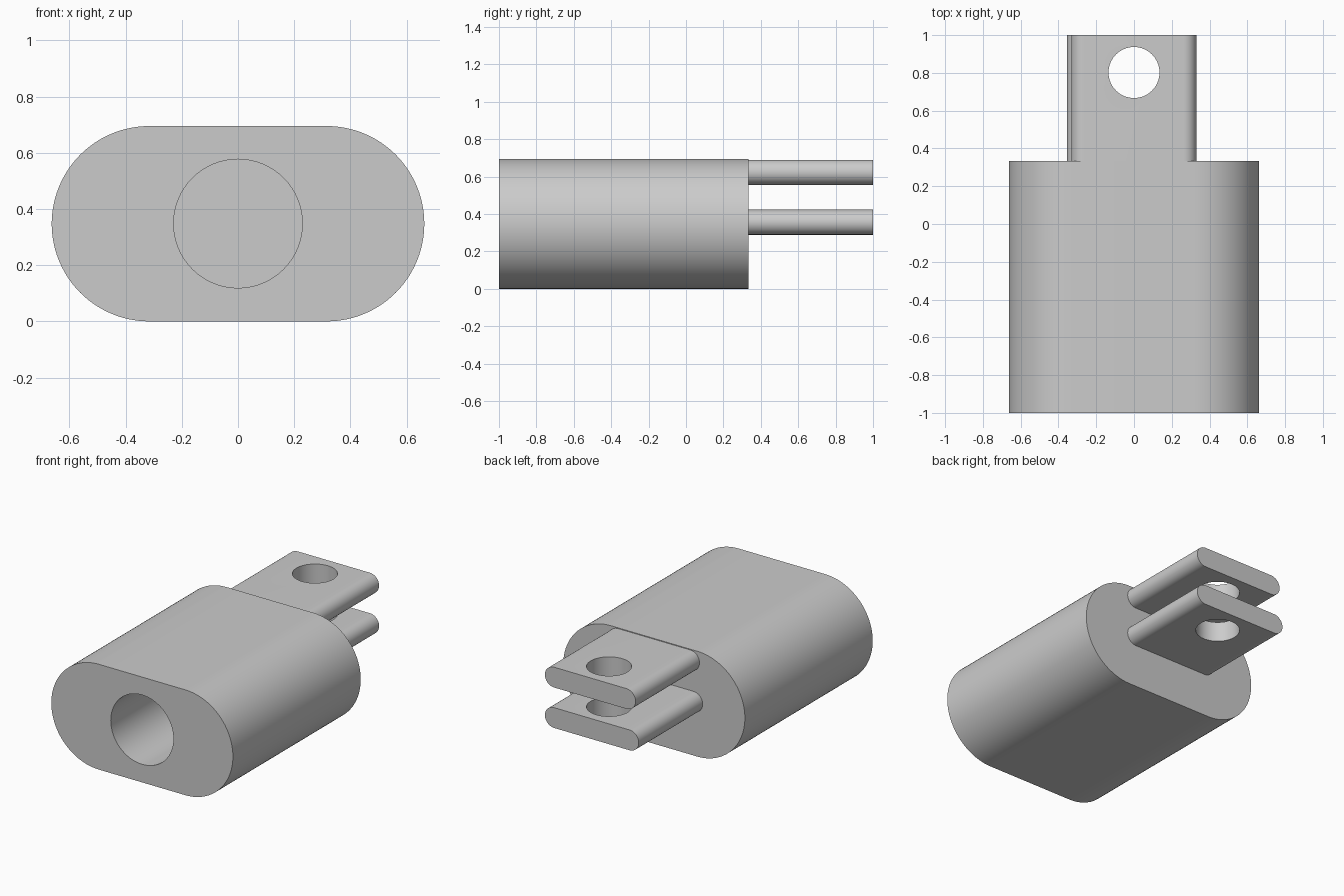
import bpy
import bmesh
from math import pi, sin, cos
from mathutils import Matrix, Vector

if "Cube" in bpy.data.objects:
    bpy.data.objects.remove(bpy.data.objects["Cube"], do_unlink=True)

grey = bpy.data.materials.new("plain_grey")
grey.use_nodes = True
colour = (0.6, 0.6, 0.6, 1)
grey.diffuse_color = colour
grey.node_tree.nodes["Principled BSDF"].inputs["Base Color"].default_value = colour


def add_object(name, bm):
    bmesh.ops.recalc_face_normals(bm, faces=bm.faces)
    mesh = bpy.data.meshes.new(name)
    bm.to_mesh(mesh)
    bm.free()
    mesh.materials.append(grey)
    obj = bpy.data.objects.new(name, mesh)
    bpy.context.collection.objects.link(obj)
    return obj


def rounded_bar(name, x0, x1, z0, z1, y0, y1, steps):
    """Stadium-shaped section, extruded along y."""
    r = (z1 - z0) / 2
    bm = bmesh.new()
    verts = []
    for cx, start in ((x1 - r, -pi / 2), (x0 + r, pi / 2)):
        for i in range(steps + 1):
            a = start + pi * i / steps
            verts.append(bm.verts.new((cx + r * cos(a), y0, z0 + r + r * sin(a))))
    face = bm.faces.new(verts)
    out = bmesh.ops.extrude_face_region(bm, geom=[face])
    moved = [g for g in out["geom"] if isinstance(g, bmesh.types.BMVert)]
    bmesh.ops.translate(bm, verts=moved, vec=(0, y1 - y0, 0))
    return add_object(name, bm)


def drill(obj, centre, radius, length, axis):
    """Cut a round hole along the axis, then drop the cutter."""
    bm = bmesh.new()
    turn = Vector((0, 0, 1)).rotation_difference(Vector(axis)).to_matrix().to_4x4()
    bmesh.ops.create_cone(bm, cap_ends=True, segments=64, radius1=radius,
                          radius2=radius, depth=length,
                          matrix=Matrix.Translation(centre) @ turn)
    cutter = add_object("hole_cutter", bm)
    cutter.hide_render = True
    mod = obj.modifiers.new("hole", "BOOLEAN")
    mod.operation = "DIFFERENCE"
    mod.solver = "EXACT"
    mod.object = cutter
    select(obj)
    bpy.ops.object.modifier_apply(modifier=mod.name)
    bpy.data.objects.remove(cutter, do_unlink=True)


def select(obj):
    bpy.ops.object.select_all(action="DESELECT")
    obj.select_set(True)
    bpy.context.view_layer.objects.active = obj


# Main body with a deep blind socket in the front
body = rounded_bar("body", -0.663, 0.663, 0, 0.695, -1, 0.333, 48)
drill(body, (0, -0.55, 0.348), 0.229, 1.1, (0, 1, 0))

# Two flat prongs at the back, the lower one slightly wider
upper = rounded_bar("upper_prong", -0.332, 0.33, 0.556, 0.69, 0.32, 1, 24)
lower = rounded_bar("lower_prong", -0.355, 0.33, 0.289, 0.423, 0.32, 1, 24)
for prong in (upper, lower):
    drill(prong, (0, 0.802, 0.5), 0.135, 1, (0, 0, 1))

# Smooth curves, crisp rims
for obj in (body, upper, lower):
    select(obj)
    bpy.ops.object.shade_smooth_by_angle(angle=pi / 6)
